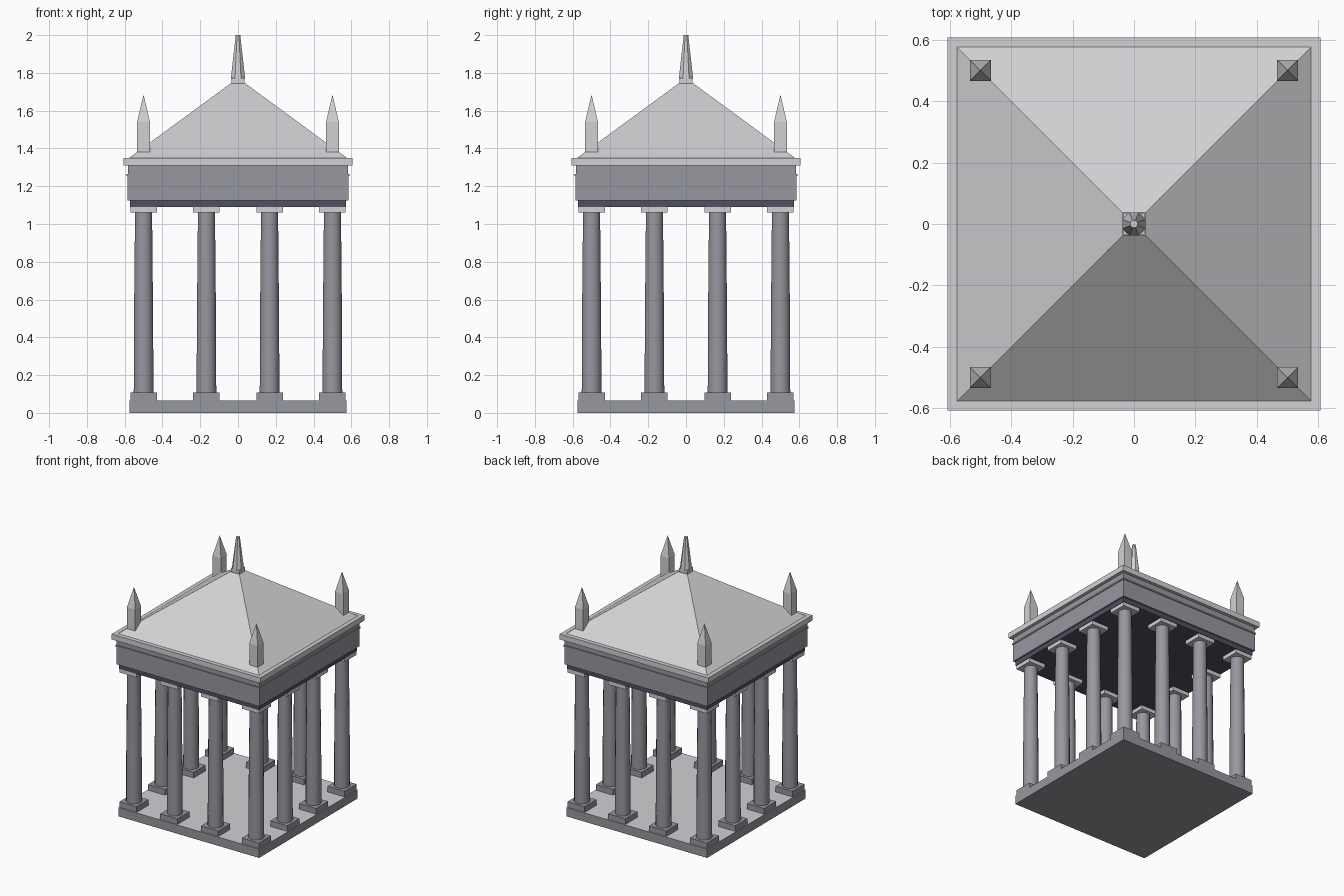
import bpy, bmesh, math
from mathutils import Matrix

cube = bpy.data.objects.get("Cube")
if cube:
    bpy.data.objects.remove(cube, do_unlink=True)


def make_material(name, colour):
    mat = bpy.data.materials.new(name)
    mat.use_nodes = True
    mat.diffuse_color = (*colour, 1)
    mat.node_tree.nodes["Principled BSDF"].inputs["Base Color"].default_value = (*colour, 1)
    return mat


LIGHT = make_material("light stone", (0.64, 0.64, 0.66))
GREY = make_material("grey stone", (0.31, 0.31, 0.35))
DARK = make_material("dark slate", (0.08, 0.08, 0.12))


def lathe(name, profile, sides, mats, at=(0, 0), smooth=False):
    """Stack rings of (radius, height); four-sided radii are half widths."""
    bm = bmesh.new()
    stretch = 1 / math.cos(math.pi / sides) if sides == 4 else 1
    rings = []
    for radius, z in profile:
        ring = []
        for i in range(sides):
            a = 2 * math.pi * (i + 0.5) / sides
            r = radius * stretch
            ring.append(bm.verts.new((r * math.cos(a), r * math.sin(a), z)))
        rings.append(ring)
    for low, high in zip(rings, rings[1:]):
        for i in range(sides):
            j = (i + 1) % sides
            bm.faces.new((low[i], low[j], high[j], high[i]))
    bm.faces.new(list(reversed(rings[0])))
    bm.faces.new(rings[-1])
    bmesh.ops.remove_doubles(bm, verts=bm.verts, dist=0.0001)
    bmesh.ops.recalc_face_normals(bm, faces=bm.faces)
    # A second material covers the upward faces
    for face in bm.faces:
        face.smooth = smooth and abs(face.normal.z) < 0.5
        if len(mats) > 1 and face.normal.z > 0.9:
            face.material_index = 1
    bmesh.ops.transform(bm, matrix=Matrix.Translation((*at, 0)), verts=bm.verts)
    mesh = bpy.data.meshes.new(name)
    bm.to_mesh(mesh)
    bm.free()
    for mat in mats:
        mesh.materials.append(mat)
    obj = bpy.data.objects.new(name, mesh)
    bpy.context.collection.objects.link(obj)
    return obj


def block(name, half, bottom, top, mats, at=(0, 0)):
    return lathe(name, [(half, bottom), (half, top)], 4, mats, at)


# Floor slab with pale paving
block("floor_slab", 0.575, 0, 0.065, [GREY, LIGHT])

# Ring of twelve columns, four to a side
steps = (-0.5, -0.167, 0.167, 0.5)
for x in steps:
    for y in steps:
        if max(abs(x), abs(y)) < 0.4:
            continue
        block("column_plinth", 0.07, 0.06, 0.107, [GREY], (x, y))
        lathe("column_shaft", [(0.053, 0.1), (0.052, 0.45), (0.046, 1.065)],
              16, [GREY], (x, y), smooth=True)
        block("column_capital", 0.07, 1.062, 1.092, [LIGHT], (x, y))

# Beam, frieze and cornice
block("ceiling_beam", 0.573, 1.09, 1.126, [DARK])
block("frieze", 0.585, 1.125, 1.255, [GREY])
block("frieze_ledge", 0.59, 1.255, 1.266, [GREY])
block("upper_frieze", 0.583, 1.266, 1.311, [GREY])
block("cornice", 0.607, 1.31, 1.35, [LIGHT])

# Hipped roof
lathe("roof", [(0.578, 1.349), (0.038, 1.745)], 4, [LIGHT])

# Corner pinnacles
for x in (-0.5, 0.5):
    for y in (-0.5, 0.5):
        lathe("corner_pinnacle", [(0.034, 1.378), (0.034, 1.54), (0, 1.685)],
              4, [LIGHT], (x, y))

# Central finial
block("finial_base", 0.034, 1.74, 1.772, [LIGHT])
lathe("finial", [(0.041, 1.77), (0.013, 2.0)], 8, [LIGHT])
